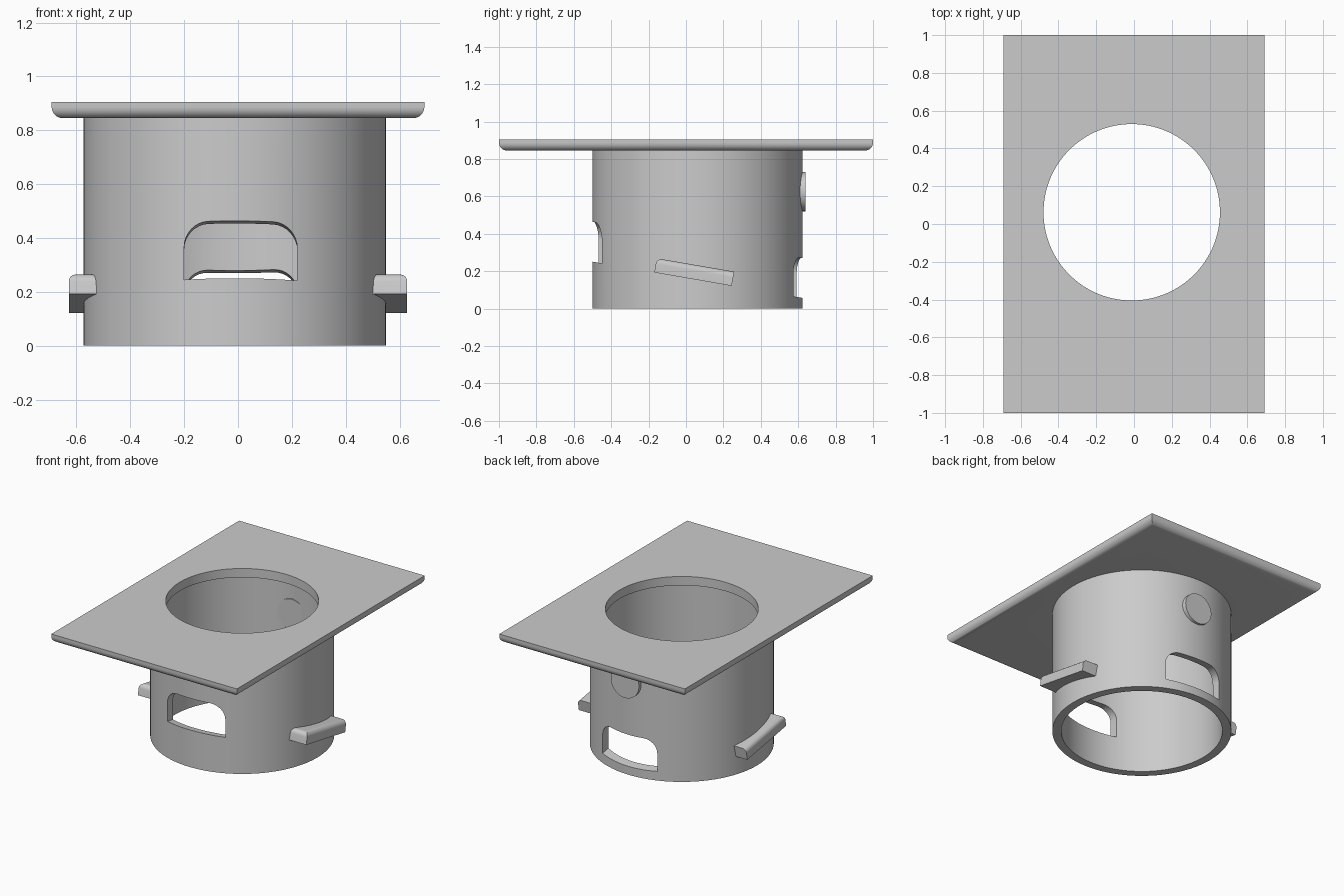
import bpy, bmesh
from math import sin, cos, pi, radians
from mathutils import Matrix, Vector

if "Cube" in bpy.data.objects:
    bpy.data.objects.remove(bpy.data.objects["Cube"], do_unlink=True)

GREY = (0.6, 0.6, 0.6, 1)
mat = bpy.data.materials.new("plain grey")
mat.use_nodes = True
mat.diffuse_color = GREY
mat.node_tree.nodes["Principled BSDF"].inputs["Base Color"].default_value = GREY

CX, CY = -0.012, 0.062      # axis of the sleeve
TILT = radians(-9.8)        # shared slope of the window and the side lugs
PLATE_LOW, PLATE_TOP = 0.845, 0.905


def finish(name, bm):
    bmesh.ops.recalc_face_normals(bm, faces=bm.faces)
    mesh = bpy.data.meshes.new(name)
    bm.to_mesh(mesh)
    bm.free()
    mesh.materials.append(mat)
    obj = bpy.data.objects.new(name, mesh)
    bpy.context.collection.objects.link(obj)
    return obj


def activate(obj):
    bpy.ops.object.select_all(action='DESELECT')
    obj.select_set(True)
    bpy.context.view_layer.objects.active = obj


def cylinder(name, radius, low, high, segments=128):
    bm = bmesh.new()
    place = Matrix.Translation((CX, CY, (low + high) / 2))
    bmesh.ops.create_cone(bm, cap_ends=True, segments=segments, radius1=radius,
                          radius2=radius, depth=high - low, matrix=place)
    return finish(name, bm)


def box(size, place):
    bm = bmesh.new()
    bmesh.ops.create_cube(bm, size=1, matrix=place @ Matrix.Diagonal((*size, 1)))
    return bm


def prism(name, outline, depth, place):
    """Extrude an x-z outline along y."""
    bm = bmesh.new()
    face = bm.faces.new([bm.verts.new((x, -depth / 2, z)) for x, z in outline])
    new = bmesh.ops.extrude_face_region(bm, geom=[face])["geom"]
    bmesh.ops.translate(bm, vec=(0, depth, 0),
                        verts=[v for v in new if isinstance(v, bmesh.types.BMVert)])
    bm.transform(place)
    return finish(name, bm)


def cut(obj, cutter):
    cutter.hide_render = True
    mod = obj.modifiers.new("cut", 'BOOLEAN')
    mod.operation, mod.solver, mod.object = 'DIFFERENCE', 'EXACT', cutter
    activate(obj)
    bpy.ops.object.modifier_apply(modifier=mod.name)
    bpy.data.objects.remove(cutter, do_unlink=True)


def smooth(obj):
    activate(obj)
    bpy.ops.object.shade_smooth_by_angle(angle=radians(30))


# Sleeve: open tube with one sloping window cut through front and back
sleeve = cylinder("sleeve", 0.562, 0, PLATE_LOW)
cut(sleeve, cylinder("bore_cutter", 0.506, -0.1, 1))
half, tall, r = 0.21, 0.105, 0.09
arch = [(-half, -tall), (half, -tall)]
for side, start in ((1, 0), (-1, pi / 2)):
    for i in range(9):
        a = start + i * pi / 16
        arch.append((side * (half - r) + r * cos(a), tall - r + r * sin(a)))
slope = Matrix.Translation((0.01, CY, 0.26)) @ Matrix.Rotation(TILT, 4, 'X')
cut(sleeve, prism("window_cutter", arch, 2, slope))
smooth(sleeve)

# Top plate: rounded lower rim and a round hole
bm = box((1.384, 2, PLATE_TOP - PLATE_LOW),
         Matrix.Translation((0, 0, (PLATE_LOW + PLATE_TOP) / 2)))
rim = [e for e in bm.edges if all(v.co.z < PLATE_LOW + 0.01 for v in e.verts)]
bmesh.ops.bevel(bm, geom=rim, offset=0.042, segments=8, profile=0.5, affect='EDGES')
plate = finish("top_plate", bm)
cut(plate, cylinder("hole_cutter", 0.467, 0.5, 1.2))
smooth(plate)

# Round button set through the back wall
ring = [(0.105 * cos(i * pi / 32), 0.105 * sin(i * pi / 32)) for i in range(64)]
smooth(prism("back_button", ring, 0.08, Matrix.Translation((0.008, 0.6, 0.625))))

# Sloping lugs on both sides, rounded along the outer top and front top edges
for name, side, inner in (("left_lug", 1, 0.5), ("right_lug", -1, 0.525)):
    width = 0.628 - inner
    size = Vector((width, 0.42, 0.077))
    bm = box(size, Matrix.Identity(4))
    top = [e for e in bm.edges if all(v.co.z > 0 for v in e.verts)
           and (all(v.co.x * side > 0 for v in e.verts)
                or all(v.co.y < 0 for v in e.verts))]
    bmesh.ops.bevel(bm, geom=top, offset=0.03, segments=6, profile=0.5, affect='EDGES')
    bm.transform(Matrix.Translation((side * (inner + width / 2), 0.044, 0.195))
                 @ Matrix.Rotation(TILT, 4, 'X'))
    smooth(finish(name, bm))
